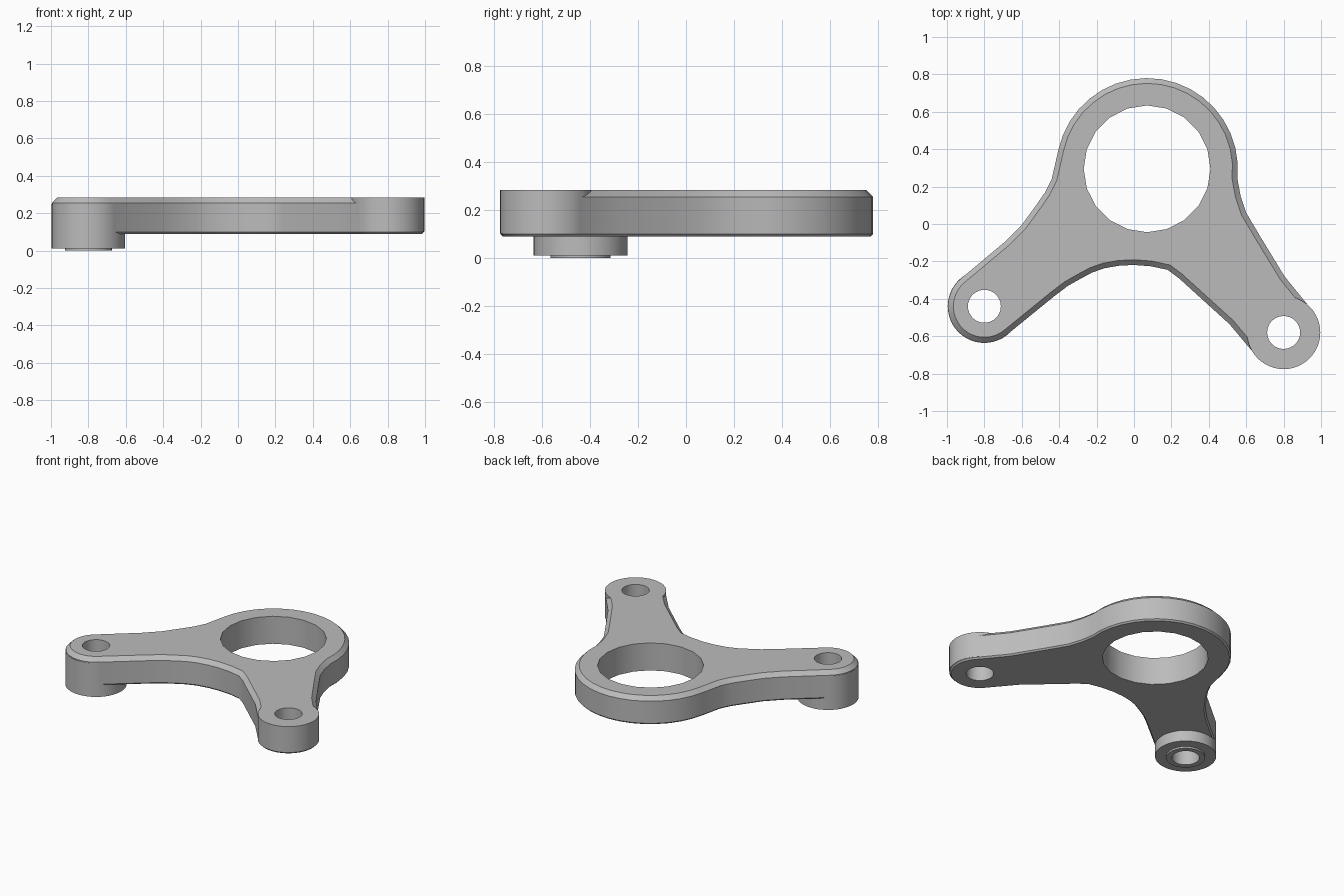
import bpy, bmesh
from math import cos, sin, radians

if "Cube" in bpy.data.objects:
    bpy.data.objects.remove(bpy.data.objects["Cube"], do_unlink=True)

# Single machined-metal colour
grey = bpy.data.materials.new("plain grey")
grey.use_nodes = True
colour = (0.5, 0.5, 0.5, 1)
grey.diffuse_color = colour
grey.node_tree.nodes["Principled BSDF"].inputs["Base Color"].default_value = colour

RING, FOOT, BOSS = (0.07, 0.295), (-0.80, -0.44), (0.80, -0.58)
BOTTOM, TOP = 0.09, 0.284


def arc(centre, radius, start, end, steps):
    angles = [radians(start + (end - start) * i / steps) for i in range(steps + 1)]
    return [(centre[0] + radius * cos(a), centre[1] + radius * sin(a)) for a in angles]


def prism(name, outline, low, high):
    """Extrude a flat outline between two heights."""
    bm = bmesh.new()
    base = bm.faces.new([bm.verts.new((x, y, low)) for x, y in outline])
    grown = bmesh.ops.extrude_face_region(bm, geom=[base])["geom"]
    for v in grown:
        if isinstance(v, bmesh.types.BMVert):
            v.co.z = high
    bmesh.ops.recalc_face_normals(bm, faces=bm.faces)
    mesh = bpy.data.meshes.new(name)
    bm.to_mesh(mesh)
    bm.free()
    mesh.materials.append(grey)
    obj = bpy.data.objects.new(name, mesh)
    bpy.context.collection.objects.link(obj)
    return obj


def cylinder(name, centre, radius, low, high, sides=48):
    return prism(name, arc(centre, radius, 0, 360, sides)[:-1], low, high)


def chamfer(obj, height, width):
    """Bevel the rim lying at one height."""
    bm = bmesh.new()
    bm.from_mesh(obj.data)
    rim = [e for e in bm.edges if all(abs(v.co.z - height) < 1e-4 for v in e.verts)]
    bmesh.ops.bevel(bm, geom=rim, offset=width, segments=1, affect='EDGES')
    bm.to_mesh(obj.data)
    bm.free()


def combine(target, other, operation):
    other.hide_render = True
    mod = target.modifiers.new(operation.lower(), 'BOOLEAN')
    mod.operation, mod.object, mod.solver = operation, other, 'EXACT'
    bpy.context.view_layer.objects.active = target
    bpy.ops.object.modifier_apply(modifier=mod.name)
    bpy.data.objects.remove(other, do_unlink=True)


# Bracket plate: ring with two curved arms
outline = arc(RING, 0.485, -6, 168, 18)
outline += [(-0.44, 0.24), (-0.475, 0.17), (-0.52, 0.105), (-0.60, -0.005), (-0.69, -0.095)]
outline += arc(FOOT, 0.194, 130, 310, 20)
outline += [(-0.425, -0.385), (-0.355, -0.332), (-0.29, -0.295), (-0.225, -0.26),
            (-0.16, -0.237), (-0.08, -0.223), (0, -0.219), (0.09, -0.226),
            (0.18, -0.245), (0.24, -0.29), (0.51, -0.535)]
outline += arc(BOSS, 0.194, 215, 405, 20)
outline += [(0.805, -0.28), (0.68, -0.075), (0.60, 0.06), (0.57, 0.15)]
bracket = prism("bracket_plate", outline, BOTTOM, TOP)
chamfer(bracket, TOP, 0.028)
chamfer(bracket, BOTTOM, 0.01)

# Right-angled boss, hanging foot and its contact ring
combine(bracket, cylinder("arm_boss", BOSS, 0.196, 0.102, TOP), 'UNION')
combine(bracket, cylinder("foot", FOOT, 0.196, 0.012, 0.25), 'UNION')
combine(bracket, cylinder("foot_contact_ring", FOOT, 0.125, 0, 0.05), 'UNION')

# Main bore and bolt holes
combine(bracket, cylinder("main_bore", RING, 0.339, -0.1, 0.5, 20), 'DIFFERENCE')
for spot in (FOOT, BOSS):
    combine(bracket, cylinder("bolt_hole", spot, 0.088, -0.1, 0.5, 32), 'DIFFERENCE')

bpy.ops.object.select_all(action='DESELECT')
bracket.select_set(True)
bpy.context.view_layer.objects.active = bracket
bpy.ops.object.shade_smooth_by_angle(angle=radians(30))
